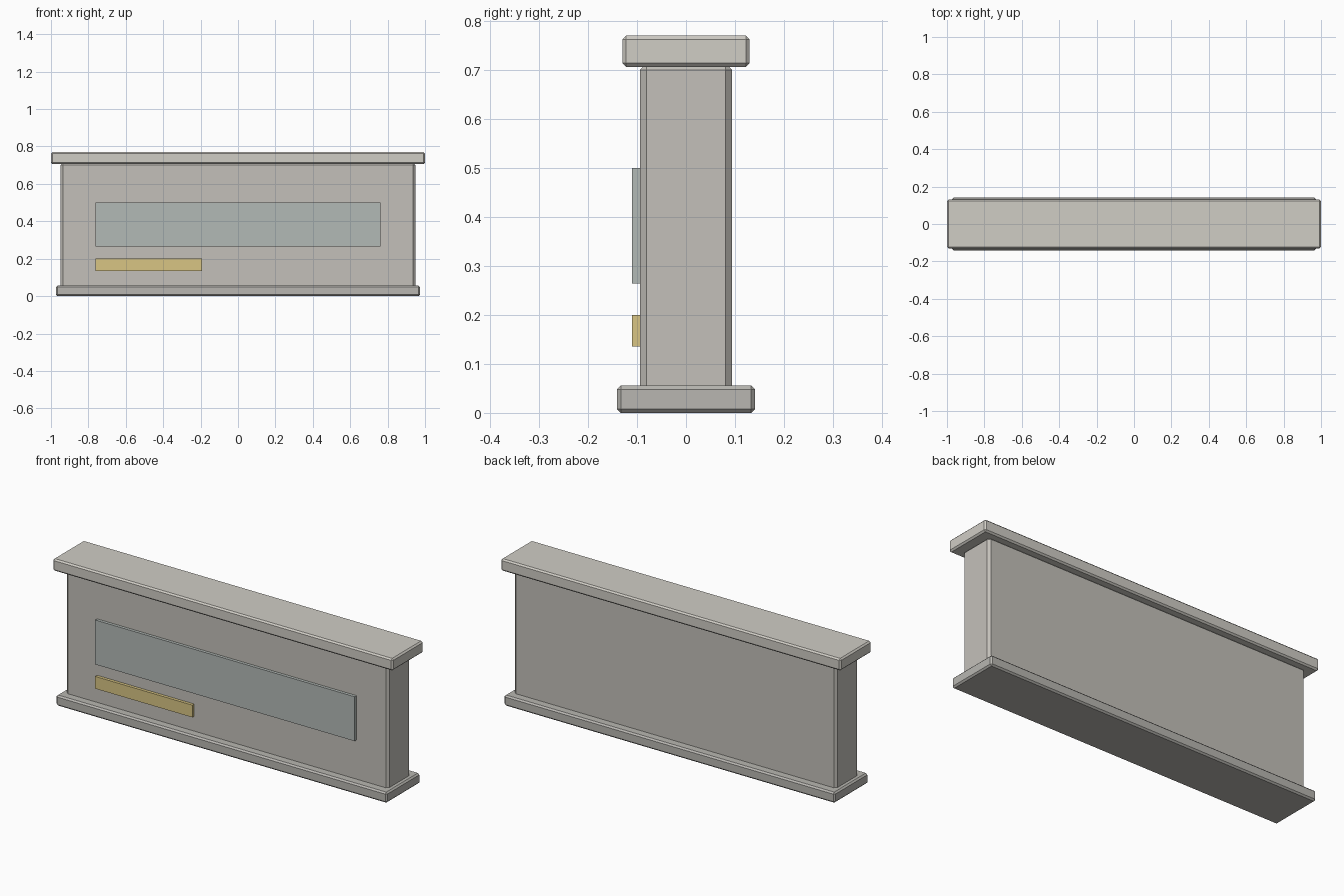
import bpy

if "Cube" in bpy.data.objects:
    bpy.data.objects.remove(bpy.data.objects["Cube"])


def material(name, rgb):
    mat = bpy.data.materials.new(name)
    mat.diffuse_color = (*rgb, 1)
    mat.use_nodes = True
    mat.node_tree.nodes["Principled BSDF"].inputs["Base Color"].default_value = mat.diffuse_color
    return mat


def box(name, x, y, z, mat, chamfer=0):
    """Box spanning the given (min, max) ranges, with optional flat chamfer."""
    spans = (x, y, z)
    bpy.ops.mesh.primitive_cube_add(size=1, location=[(a + b) / 2 for a, b in spans])
    ob = bpy.context.object
    ob.name = name
    ob.scale = [b - a for a, b in spans]
    bpy.ops.object.transform_apply(location=False, rotation=False, scale=True)
    ob.data.materials.append(mat)
    if chamfer:
        mod = ob.modifiers.new("chamfer", 'BEVEL')
        mod.width = chamfer
        mod.segments = 1
    return ob


stone = material("stone", (0.55, 0.53, 0.49))
pale_stone = material("pale_stone", (0.63, 0.61, 0.56))
dark_stone = material("dark_stone", (0.48, 0.47, 0.44))
slate = material("slate", (0.45, 0.49, 0.47))
brass = material("brass", (0.69, 0.56, 0.23))

# Stone wall: plinth, body and overhanging coping
box("plinth", (-0.973, 0.973), (-0.141, 0.141), (0, 0.056), dark_stone, 0.008)
box("wall_body", (-0.948, 0.948), (-0.094, 0.094), (0.04, 0.713), stone, 0.013)
box("coping", (-1, 1), (-0.13, 0.13), (0.706, 0.77), pale_stone, 0.008)

# Raised plates on the front face
box("sign_panel", (-0.763, 0.763), (-0.11, -0.09), (0.264, 0.5), slate)
box("accent_strip", (-0.763, -0.192), (-0.11, -0.09), (0.135, 0.2), brass)
